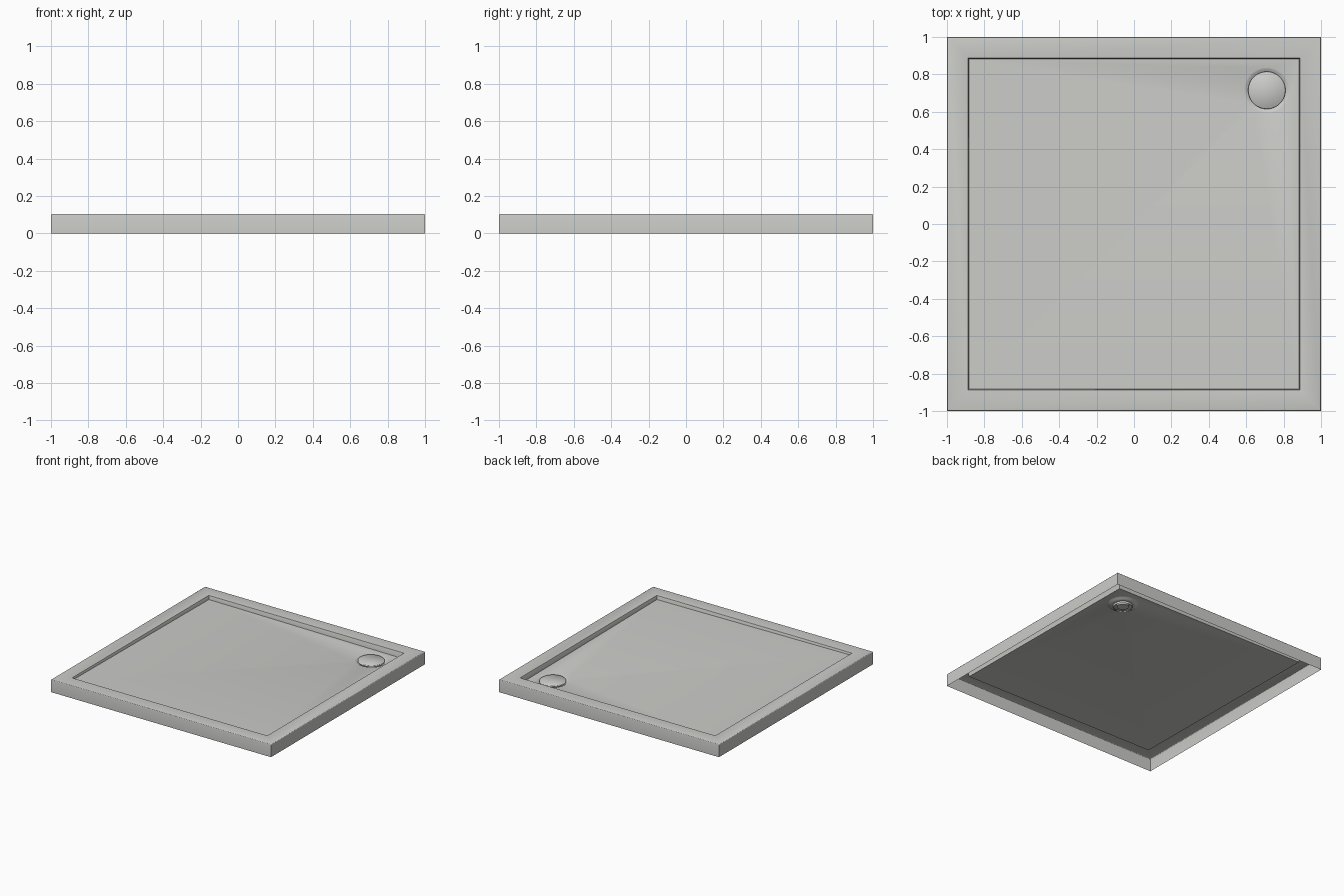
import bpy, bmesh, math

cube = bpy.data.objects.get("Cube")
if cube:
    bpy.data.objects.remove(cube, do_unlink=True)

mat = bpy.data.materials.new("warm_grey")
mat.use_nodes = True
colour = (0.6, 0.6, 0.58, 1)
mat.diffuse_color = colour
mat.node_tree.nodes["Principled BSDF"].inputs["Base Color"].default_value = colour

HEIGHT, LIP = 0.105, 0.008
INNER = 0.89
DRAIN = (0.71, 0.715)
SEGMENTS = 48


def floor_z(x, y):
    """Floor plane falling gently towards the drain corner."""
    return 0.073 - 0.008 * (x + y)


def square(bm, half, z):
    pts = [(-half, -half), (half, -half), (half, half), (-half, half)]
    return [bm.verts.new((x, y, z(x, y) if callable(z) else z)) for x, y in pts]


def ring(bm, radius, drop):
    """Circle around the drain, lying a given distance below the floor."""
    verts = []
    for i in range(SEGMENTS):
        a = math.tau * i / SEGMENTS
        x, y = DRAIN[0] + radius * math.cos(a), DRAIN[1] + radius * math.sin(a)
        verts.append(bm.verts.new((x, y, floor_z(x, y) - drop)))
    return verts


def skin(bm, loops, flip=False):
    for a, b in zip(loops, loops[1:]):
        n = len(a)
        for i in range(n):
            j = (i + 1) % n
            quad = (a[i], a[j], b[j], b[i])
            bm.faces.new(quad[::-1] if flip else quad)


def loop_edges(bm, loop):
    edges = []
    for a, b in zip(loop, loop[1:] + loop[:1]):
        edges.append(bm.edges.get((a, b)) or bm.edges.new((a, b)))
    return edges


def finish(bm, name, angle=30):
    mesh = bpy.data.meshes.new(name)
    bm.to_mesh(mesh)
    bm.free()
    obj = bpy.data.objects.new(name, mesh)
    bpy.context.collection.objects.link(obj)
    mesh.materials.append(mat)
    bpy.ops.object.select_all(action="DESELECT")
    obj.select_set(True)
    bpy.context.view_layer.objects.active = obj
    bpy.ops.object.shade_smooth_by_angle(angle=math.radians(angle))
    return obj


# Tray: open-bottomed skirt, rounded rim, basin wall, sloping floor, drain dish
bm = bmesh.new()
outline = [square(bm, 1, 0)]
for deg in (0, 30, 60, 90):
    a = math.radians(deg)
    outline.append(square(bm, 1 - LIP * (1 - math.cos(a)), HEIGHT - LIP * (1 - math.sin(a))))
for deg in (90, 45, 0):
    a = math.radians(deg)
    outline.append(square(bm, INNER - LIP * math.cos(a) * 0.5, HEIGHT - LIP * 0.5 * (1 - math.sin(a))))
outline.append(square(bm, INNER - LIP, floor_z))
skin(bm, outline)

dish = [ring(bm, r, d) for r, d in
        ((0.122, 0), (0.112, 0.003), (0.1, 0.012), (0.085, 0.016), (0.075, 0.016), (0.07, 0.03))]
skin(bm, dish)
bmesh.ops.triangle_fill(bm, use_beauty=True,
                        edges=loop_edges(bm, outline[-1]) + loop_edges(bm, dish[0]))
bmesh.ops.recalc_face_normals(bm, faces=bm.faces[:])
top = max(bm.faces, key=lambda f: f.calc_center_median().z)
if top.normal.z < 0:
    bmesh.ops.reverse_faces(bm, faces=bm.faces[:])
finish(bm, "shower_tray")

# Drain cover: thin round disc with a softened edge
bm = bmesh.new()
cover = [ring(bm, r, d) for r, d in
         ((0.097, 0.008), (0.1, 0.006), (0.1, -0.002), (0.097, -0.005))]
skin(bm, cover)
bm.faces.new(cover[-1])
bm.faces.new(cover[0][::-1])
finish(bm, "drain_cover", 50)

# Drain neck: short stem joining the cover to the outlet
bm = bmesh.new()
stem = [ring(bm, r, d) for r, d in ((0.045, 0.024), (0.045, 0.008))]
skin(bm, stem)
bm.faces.new(stem[0][::-1])
finish(bm, "drain_stem")
